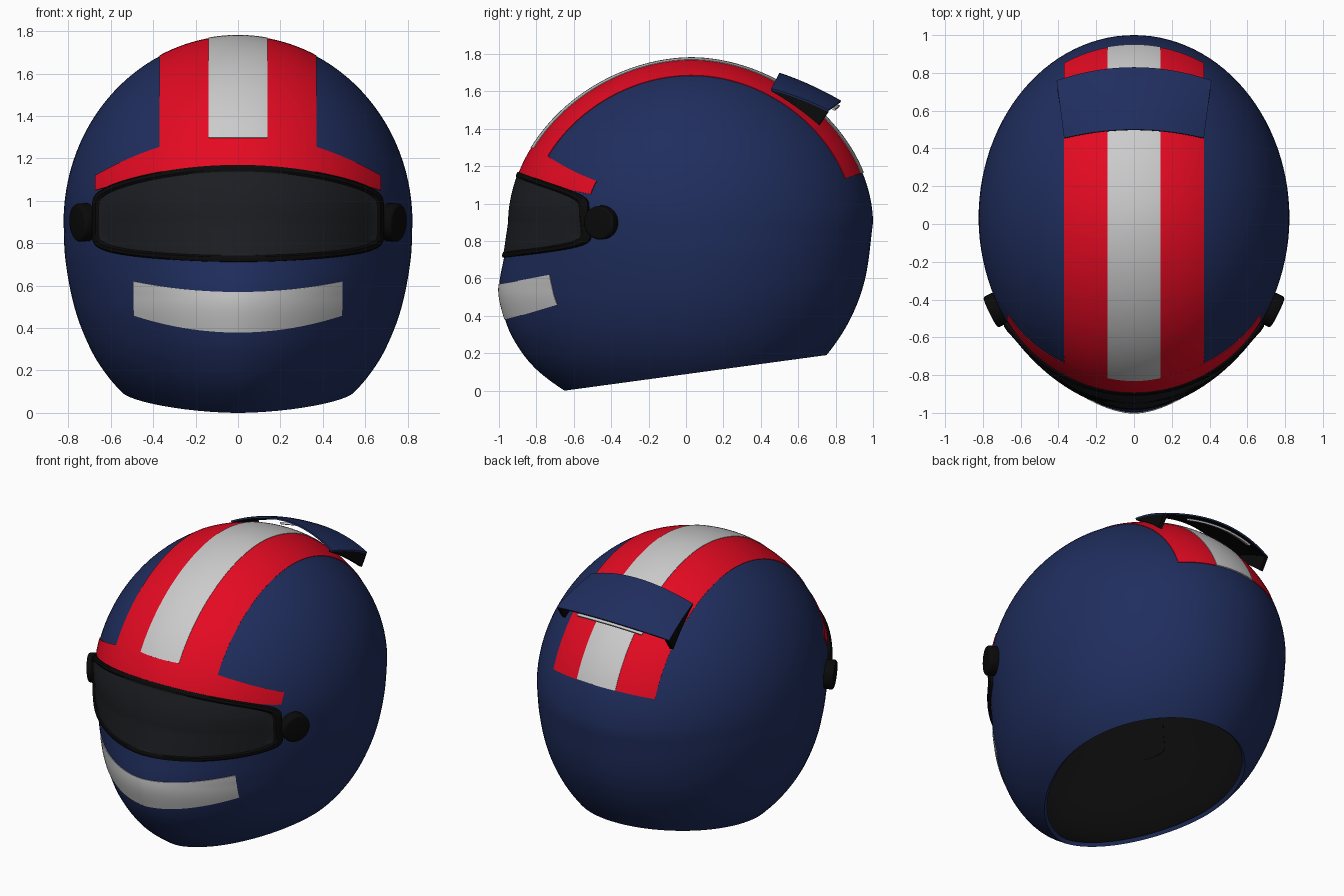
import bpy, bmesh, math
from mathutils import Vector

if "Cube" in bpy.data.objects:
    bpy.data.objects.remove(bpy.data.objects["Cube"])

ZM, ZT, YC = 0.9, 1.776, 0.03          # widest height, crown height, widest depth
# lower-half profiles, (height, distance from the middle)
SIDE = [(-.05, .38), (.09, .54), (.18, .62), (.30, .695), (.486, .768), (.72, .814), (.9, .823)]
FRONT = [(-.1, .5), (0, .68), (.123, .84), (.27, .95), (.39, 1.0), (.54, 1.03), (.73, 1.0), (.9, .975)]
BACK = [(-.05, .45), (.05, .58), (.193, .724), (.38, .847), (.595, .927), (.9, .97)]


def mat(name, *rgb):
    m = bpy.data.materials.new(name)
    m.diffuse_color = (*rgb, 1)
    m.use_nodes = True
    m.node_tree.nodes["Principled BSDF"].inputs["Base Color"].default_value = m.diffuse_color
    return m


BLUE = mat("blue", .014, .027, .112)
RED = mat("red", .78, .003, .016)
LIGHT = mat("light_grey", .62, .62, .62)
SMOKE = mat("smoke", .012, .013, .016)
BLACK = mat("black", .003, .003, .003)


def profile(tab, z, power):
    """Half-size at height z: superellipse above the middle, smooth curve below."""
    if z >= ZM:
        return tab[-1][1] * max(0, 1 - ((z - ZM) / (ZT - ZM)) ** power) ** (1 / power)
    z = max(z, tab[0][0])
    n = len(tab) - 1
    i = max(k for k in range(n) if tab[k][0] <= z)

    def slope(k):
        a, b = tab[max(k - 1, 0)], tab[min(k + 1, n)]
        return (b[1] - a[1]) / (b[0] - a[0])
    (z0, v0), (z1, v1) = tab[i], tab[i + 1]
    h = z1 - z0
    t = (z - z0) / h
    return ((2*t**3 - 3*t*t + 1) * v0 + (t**3 - 2*t*t + t) * h * slope(i)
            + (3*t*t - 2*t**3) * v1 + (t**3 - t*t) * h * slope(i + 1))


def section(z, front):
    a = profile(SIDE, z, 2)
    b = profile(FRONT, z, 1.9) if front else profile(BACK, z, 1.88)
    p = 2 - .24 * min(1, max(0, (1.0 - z) / .45)) if front else 2
    return a, b, p


def field(q):
    """Negative inside the helmet, positive outside."""
    if q.z >= ZT:
        return 1
    a, b, p = section(q.z, q.y < YC)
    return (abs(q.x) / max(a, 1e-6)) ** p + (abs(q.y - YC) / max(b, 1e-6)) ** p - 1


def hit(o, d):
    lo, hi = 0, 2
    for _ in range(26):
        m = (lo + hi) / 2
        if field(o + d * m) < 0:
            lo = m
        else:
            hi = m
    return o + d * lo


def normal(q):
    e = .004
    return Vector([field(q + v) - field(q - v) for v in
                   (Vector((e, 0, 0)), Vector((0, e, 0)), Vector((0, 0, e)))]).normalized()


def on_front(x, z, lift=0):
    q = hit(Vector((x, YC, z)), Vector((0, -1, 0)))
    return q + normal(q) * lift


def grid(name, nu, nv, fn, mats, thick=0, wrap=False, inner=0, cut=None, mat_of=None):
    """Sheet of nu x nv points from fn(i, j), optionally thickened inward."""
    bm = bmesh.new()
    vs = [[bm.verts.new(fn(i, j)) for i in range(nu)] for j in range(nv)]
    for j in range(nv - 1):
        for i in range(nu if wrap else nu - 1):
            k = (i + 1) % nu
            f = bm.faces.new((vs[j][i], vs[j][k], vs[j + 1][k], vs[j + 1][i]))
            f.material_index = mat_of(j) if mat_of else 0
    bmesh.ops.remove_doubles(bm, verts=bm.verts, dist=1e-5)
    if cut:
        bmesh.ops.bisect_plane(bm, geom=bm.verts[:] + bm.edges[:] + bm.faces[:],
                               plane_co=cut[0], plane_no=cut[1], clear_outer=True)
    me = bpy.data.meshes.new(name)
    bm.to_mesh(me)
    bm.free()
    for m in mats:
        me.materials.append(m)
    ob = bpy.data.objects.new(name, me)
    bpy.context.collection.objects.link(ob)
    if thick:
        s = ob.modifiers.new("thickness", 'SOLIDIFY')
        s.thickness, s.offset, s.material_offset = thick, -1, inner
    return finish(ob)


def finish(ob):
    bpy.ops.object.select_all(action='DESELECT')
    ob.select_set(True)
    bpy.context.view_layer.objects.active = ob
    for m in list(ob.modifiers):
        bpy.ops.object.modifier_apply(modifier=m.name)
    bpy.ops.object.shade_smooth_by_angle(angle=math.radians(35))
    return ob


# shell, cut by the sloping neck plane, with a black inside
SEG = 112
heights = [-.05 + .95 * i / 28 for i in range(28)]
heights += [ZM + (ZT - ZM) * math.sin(math.pi / 2 * i / 28) for i in range(29)]


def shell_point(i, j):
    t = 2 * math.pi * i / SEG
    c, s = math.cos(t), math.sin(t)
    a, b, p = section(heights[j], s < 0)
    r = (abs(c) ** p + abs(s) ** p) ** (-1 / p)
    return (a * r * c, YC + b * r * s, heights[j])


grid("shell", SEG, len(heights), shell_point, [BLUE, BLACK], .025, True, 1,
     cut=((0, -.65, 0), (0, .19, -1.4)))


# red brow band and light chin strip on the front
def front_strip(name, half, low, high, material, lift):
    def fn(i, j):
        u = -1 + i / 24
        lo, hi = low[0] + low[1] * u * u, high[0] + high[1] * u * u
        return on_front(half * u, lo + (hi - lo) * j / 10, lift)
    grid(name, 49, 11, fn, [material], .015)


front_strip("brow_band", .67, (1.15, -.1), (1.31, -.19), RED, .004)
front_strip("chin_strip", .49, (.38, .08), (.57, .05), LIGHT, .004)


# stripes running over the crown from brow to back
def crown_stripe(name, half, z_front, z_back, material, lift):
    def fn(i, j):
        x = half * (-1 + i / 12)
        o = Vector((x, YC, ZM))
        a = on_front(x, z_front(x)) - o
        b = hit(Vector((x, YC, z_back(x))), Vector((0, 1, 0))) - o
        t0, t1 = math.atan2(a.z, a.y), math.atan2(b.z, b.y)
        t = t0 + (t1 - t0) * j / 60
        d = Vector((0, math.cos(t), math.sin(t)))
        return hit(o, d) + d * lift
    grid(name, 25, 61, fn, [material], .015)


def back_end(x):
    return 1.165 - .03 * (x / .37) ** 2


crown_stripe("red_stripe", .37, lambda x: 1.305 - .19 * (x / .67) ** 2, back_end, RED, .004)
crown_stripe("light_stripe", .14, lambda x: 1.295, back_end, LIGHT, .007)

# visor: black raised rim around a smoked panel, built as closed rings
rings = [(0, -.02, 1), (0, .011, 1), (.007, .017, 1), (.022, .017, 1), (.030, .009, 1)]
rings += [(.030, .009, k) for k in (.93, .85, .75, .65, .55, .45, .35, .25, .15, .07, 0)]


def visor_point(i, j):
    inset, lift, k = rings[j]
    t = 2 * math.pi * i / 128
    c, s = math.cos(t), math.sin(t)
    r = k * (abs(c) ** 8 + abs(s) ** 8) ** (-1 / 8)
    x = (.675 - inset) * r * c
    top, low = 1.167 - .115 * (x / .68) ** 2, .712 + .05 * (x / .68) ** 2
    lift *= .7 + 1.6 * x * x            # stands further out towards the ends
    return on_front(x, (top + low) / 2 + r * s * ((top - low) / 2 - inset), lift)


grid("visor", 128, len(rings), visor_point, [BLACK, SMOKE], wrap=True,
     mat_of=lambda j: 0 if j < 4 else 1)

# round visor pivots on both sides
for side, word in ((1, "right"), (-1, "left")):
    q = hit(Vector((0, -.445, .9)), Vector((side, 0, 0)))
    n = normal(q)
    bpy.ops.mesh.primitive_cylinder_add(vertices=40, radius=.09, depth=.07, location=q + n * .02,
                                        rotation=n.to_track_quat('Z', 'Y').to_euler())
    ob = bpy.context.object
    ob.name = word + "_visor_pivot"
    ob.data.materials.append(BLACK)
    b = ob.modifiers.new("round", 'BEVEL')
    b.width, b.segments = .015, 4
    finish(ob)


# rear spoiler: arched blade, light bar under its rear edge, a wedge at each end
def blade(u, v, drop=0):
    w = u * u
    y0, y1 = .50 - .045 * w, .83 - .07 * w
    z0, z1 = 1.70 - .085 * w, 1.55 - .05 * w
    z = z0 + (z1 - z0) * v + .04 * v * (1 - v)
    return Vector((u * (.37 + .04 * v), y0 + (y1 - y0) * v, z - drop))


grid("spoiler", 25, 9, lambda i, j: blade(-1 + i / 12, j / 8), [BLUE, BLACK], .01, inner=1)
grid("spoiler_bar", 13, 2, lambda i, j: blade(.58 * (-1 + i / 6), .9 + .08 * j, .03),
     [LIGHT], .012)
for side, word in ((1, "right"), (-1, "left")):
    def wedge(i, j):
        p = blade(side * .99, j / 8, .006)
        return p + Vector((0, -.05 * j / 8, -.065 * j / 8 - .01)) * i
    grid(word + "_spoiler_wedge", 2, 9, wedge, [BLACK], .025 * side)
